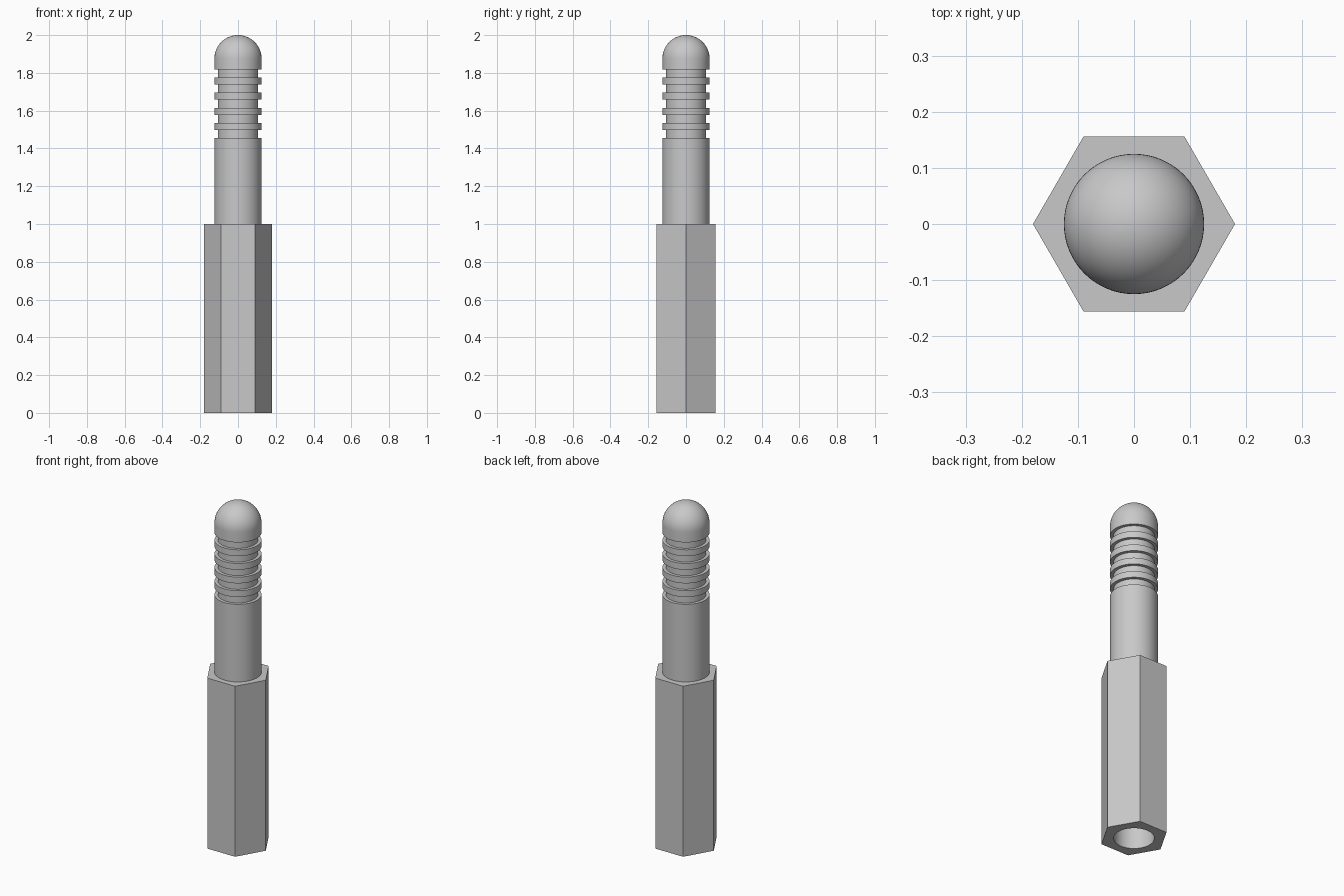
import bpy, bmesh, math

if "Cube" in bpy.data.objects:
    bpy.data.objects.remove(bpy.data.objects["Cube"], do_unlink=True)

R = 0.125            # shaft radius
GROOVE_R = 0.107     # radius at the bottom of the grooves
HEX_R = 0.18         # corner radius of the hexagon
HEX_H = 1.0
SEGMENTS = 64

metal = bpy.data.materials.new("grey metal")
metal.use_nodes = True
metal.diffuse_color = (0.58, 0.58, 0.58, 1)
metal.node_tree.nodes["Principled BSDF"].inputs["Base Color"].default_value = metal.diffuse_color


def smooth(obj):
    bpy.ops.object.select_all(action='DESELECT')
    obj.select_set(True)
    bpy.context.view_layer.objects.active = obj
    bpy.ops.object.shade_smooth_by_angle(angle=math.radians(30))


def lathe(name, profile):
    """Spin a (radius, height) profile around the z axis."""
    bm = bmesh.new()
    verts = [bm.verts.new((r, 0, z)) for r, z in profile]
    edges = [bm.edges.new(pair) for pair in zip(verts, verts[1:])]
    bmesh.ops.spin(bm, geom=verts + edges, cent=(0, 0, 0), axis=(0, 0, 1),
                   angle=2 * math.pi, steps=SEGMENTS)
    bmesh.ops.remove_doubles(bm, verts=bm.verts, dist=1e-5)
    bmesh.ops.recalc_face_normals(bm, faces=bm.faces)
    mesh = bpy.data.meshes.new(name)
    bm.to_mesh(mesh)
    bm.free()
    obj = bpy.data.objects.new(name, mesh)
    bpy.context.collection.objects.link(obj)
    mesh.materials.append(metal)
    smooth(obj)
    return obj


# Grooved shaft with a domed tip
profile = [(0, HEX_H), (R, HEX_H)]
groove_start, pitch, groove_height = 1.455, 0.08, 0.043
for i in range(5):
    z = groove_start + i * pitch
    profile += [(R, z), (GROOVE_R, z),
                (GROOVE_R, z + groove_height), (R, z + groove_height)]
for i in range(17):
    a = math.pi / 2 * i / 16
    profile.append((R * math.cos(a) if i < 16 else 0, 2 - R + R * math.sin(a)))
lathe("grooved_shaft", profile)

# Hexagonal body
bpy.ops.mesh.primitive_cylinder_add(vertices=6, radius=HEX_R, depth=HEX_H,
                                    location=(0, 0, HEX_H / 2),
                                    rotation=(0, 0, math.radians(30)))
body = bpy.context.object
body.name = "hex_body"
body.data.materials.append(metal)

# Blind bore in the underside
bore_r, bore_depth = 0.106, 0.8
bore = lathe("bore_cutter", [(0, -0.1), (bore_r, -0.1), (bore_r, bore_depth), (0, bore_depth)])
bore.hide_render = True
cut = body.modifiers.new("bore", 'BOOLEAN')
cut.operation = 'DIFFERENCE'
cut.solver = 'EXACT'
cut.object = bore
bpy.ops.object.select_all(action='DESELECT')
body.select_set(True)
bpy.context.view_layer.objects.active = body
bpy.ops.object.modifier_apply(modifier=cut.name)
bpy.data.objects.remove(bore, do_unlink=True)
smooth(body)
